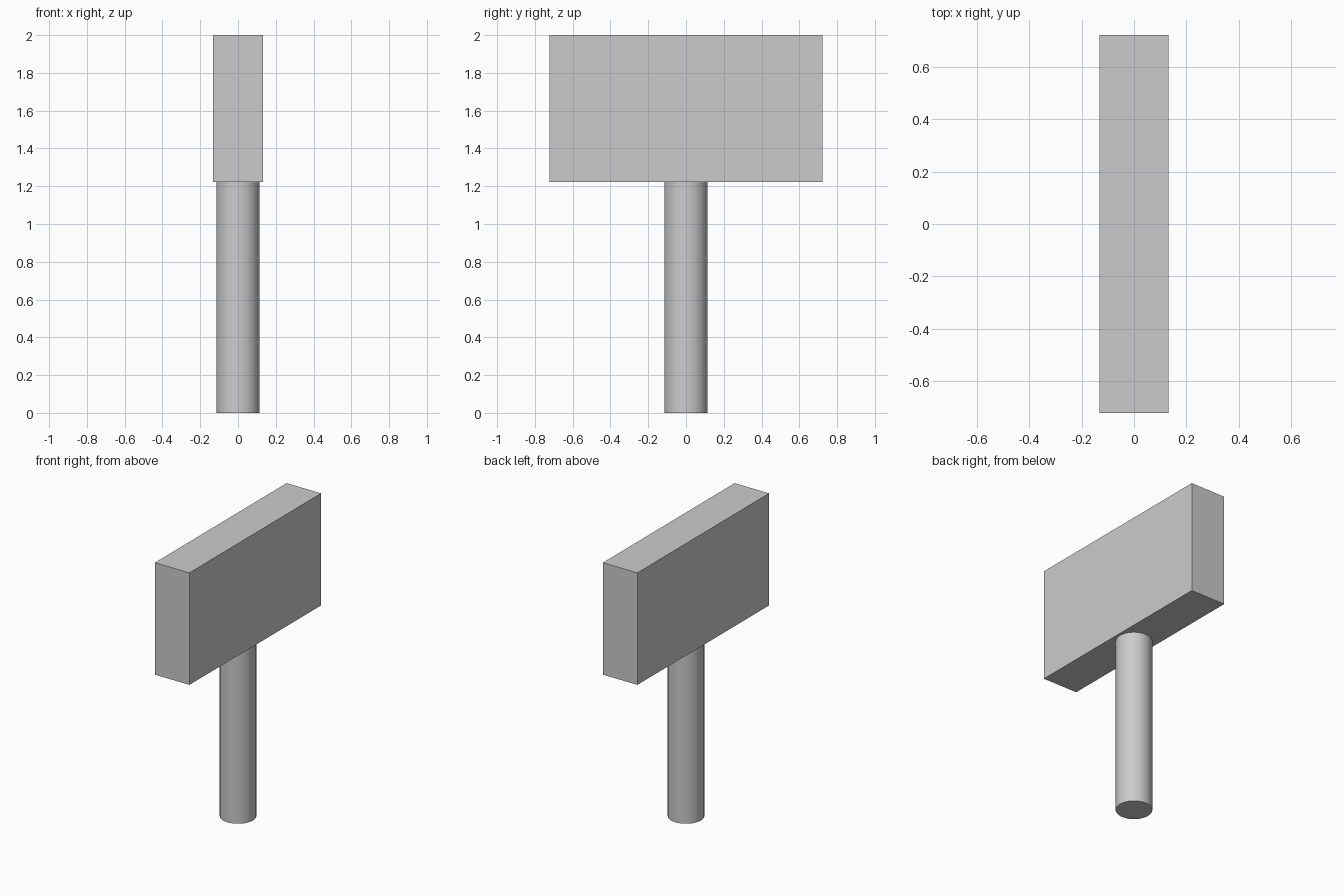
import bpy
import math

if "Cube" in bpy.data.objects:
    bpy.data.objects.remove(bpy.data.objects["Cube"])

HEAD_X, HEAD_Y = 0.265, 1.445
HEAD_BOTTOM, TOP = 1.222, 2.0
HANDLE_RADIUS = 0.115

# Round upright handle
bpy.ops.mesh.primitive_cylinder_add(vertices=64, radius=HANDLE_RADIUS, depth=HEAD_BOTTOM,
                                    location=(0, 0, HEAD_BOTTOM / 2))
handle = bpy.context.object
handle.name = "handle"
bpy.ops.object.shade_smooth_by_angle(angle=math.radians(30))

# Rectangular block head resting on the handle
bpy.ops.mesh.primitive_cube_add(size=1, location=(0, 0, (HEAD_BOTTOM + TOP) / 2))
head = bpy.context.object
head.name = "head"
head.scale = (HEAD_X, HEAD_Y, TOP - HEAD_BOTTOM)
bpy.ops.object.transform_apply(location=False, rotation=False, scale=True)
